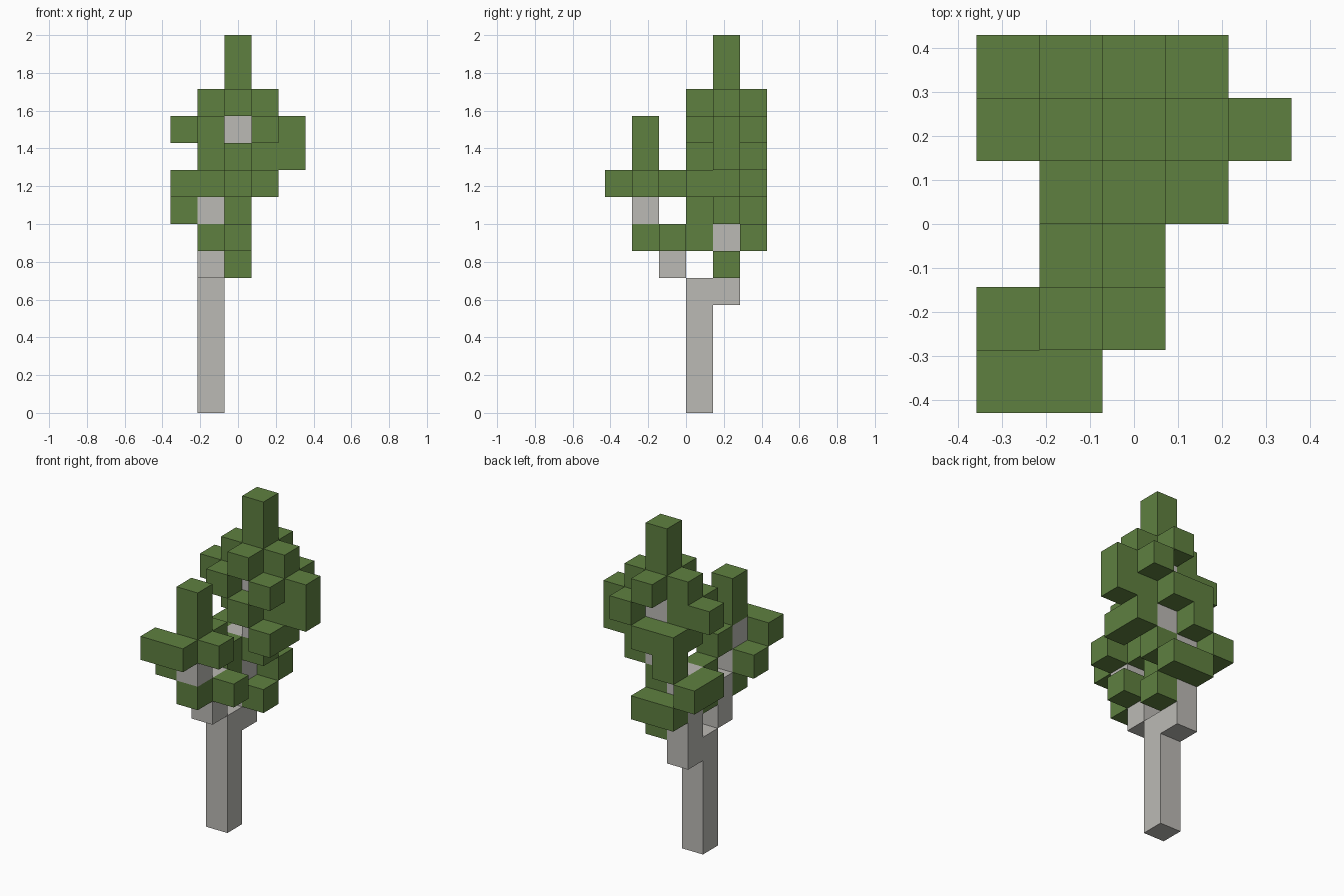
import bpy
import bmesh
from mathutils import Vector

old = bpy.data.objects.get("Cube")
if old:
    bpy.data.objects.remove(old, do_unlink=True)

UNIT = 2 / 14                      # edge of one block
CENTRE = Vector((2.5, 3, 0))       # middle of the block grid
AXES = {"x": Vector((1, 0, 0)), "y": Vector((0, 1, 0)), "z": Vector((0, 0, 1))}


def make_material(name, color):
    mat = bpy.data.materials.new(name)
    mat.use_nodes = True
    mat.diffuse_color = color
    mat.node_tree.nodes["Principled BSDF"].inputs["Base Color"].default_value = color
    return mat


bark = make_material("pale_grey_bark", (0.50, 0.49, 0.46, 1))
leaf = make_material("leaf_green", (0.114, 0.216, 0.051, 1))


def run(x, y, z, axis="x", count=1):
    """Cells of a straight row of blocks starting at a grid cell."""
    start = Vector((x, y, z))
    return [tuple(int(c) for c in start + AXES[axis] * n) for n in range(count)]


def cells_of(*runs):
    return {cell for row in runs for cell in row}


parts = {
    # Stem with its rear fork
    "trunk": (bark, cells_of(
        run(1, 3, 0, "z", 5),
        run(1, 4, 4, "z", 4),
        run(2, 4, 8, "z", 3))),
    # Limb leaning to the front
    "front_branch": (bark, cells_of(
        run(1, 2, 5, "z", 2),
        run(1, 1, 7, "z", 2))),
    # Leaves around the front limb
    "front_leaves": (leaf, cells_of(
        run(1, 1, 9, "z", 2),
        run(0, 0, 8, "x", 2),
        run(2, 1, 8),
        run(1, 2, 8),
        run(0, 1, 7),
        run(1, 1, 6),
        run(2, 2, 6))),
    # Leaves around the rear fork
    "lower_leaves": (leaf, cells_of(
        run(2, 4, 5),
        run(1, 5, 6, "x", 2),
        run(1, 3, 6, "z", 2),
        run(0, 4, 7, "y", 2),
        run(2, 4, 7),
        run(3, 3, 8, "y", 2),
        run(1, 5, 8))),
    # Main crown
    "crown_leaves": (leaf, cells_of(
        run(1, 5, 9, "x", 2),
        run(1, 4, 9, "z", 3),
        run(2, 3, 9),
        run(3, 4, 9, "z", 3),
        run(4, 4, 9, "z", 2),
        run(0, 4, 10),
        run(1, 3, 10),
        run(3, 3, 10),
        run(3, 5, 10),
        run(2, 3, 11, "y", 3))),
    # Tall tip
    "crown_tip": (leaf, cells_of(run(2, 4, 12, "z", 2))),
}

occupied = set().union(*(cells for _, cells in parts.values()))


def build(name, mat, cells):
    """Mesh of the outer faces of a group of blocks."""
    bm = bmesh.new()
    for cell in sorted(cells):
        middle = Vector(cell) + Vector((0.5, 0.5, 0.5))
        for axis, normal in AXES.items():
            u, v = [a / 2 for key, a in AXES.items() if key != axis]
            for side in (normal, -normal):
                if tuple(int(c) for c in Vector(cell) + side) in occupied:
                    continue
                mid = middle + side / 2
                ring = [mid - u - v, mid + u - v, mid + u + v, mid - u + v]
                if u.cross(v).dot(side) < 0:
                    ring.reverse()
                bm.faces.new([bm.verts.new((p - CENTRE) * UNIT) for p in ring])
    # Join blocks into clean flat surfaces
    bmesh.ops.remove_doubles(bm, verts=bm.verts, dist=UNIT / 100)
    bmesh.ops.dissolve_limit(bm, angle_limit=0.01, verts=bm.verts, edges=bm.edges)
    mesh = bpy.data.meshes.new(name)
    bm.to_mesh(mesh)
    bm.free()
    mesh.materials.append(mat)
    bpy.context.collection.objects.link(bpy.data.objects.new(name, mesh))


for part, (material, blocks) in parts.items():
    build(part, material, blocks)
